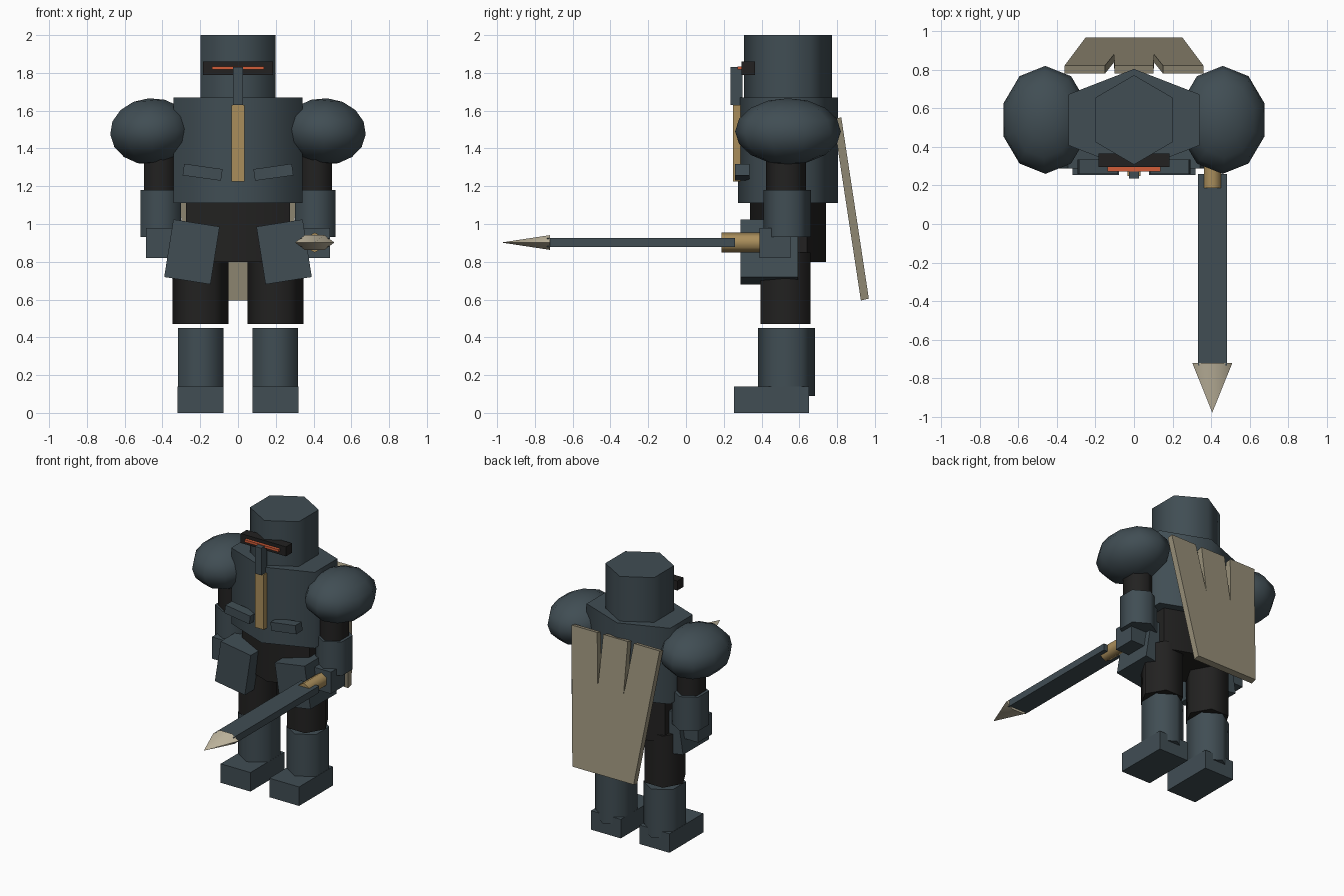
import bpy, bmesh, math
from mathutils import Matrix, Vector

if "Cube" in bpy.data.objects:
    bpy.data.objects.remove(bpy.data.objects["Cube"])


def mat(name, rgb):
    m = bpy.data.materials.new(name)
    m.diffuse_color = (*rgb, 1)
    m.use_nodes = True
    m.node_tree.nodes["Principled BSDF"].inputs["Base Color"].default_value = m.diffuse_color
    return m


SLATE = mat("dark_slate", (0.052, 0.075, 0.088))
BLACK = mat("black_cloth", (0.016, 0.0155, 0.015))
GOLD = mat("dull_gold", (0.40, 0.27, 0.105))
TAN = mat("tan_cloth", (0.31, 0.275, 0.19))
BONE = mat("pale_bone", (0.55, 0.49, 0.36))
EMBER = mat("ember_orange", (0.65, 0.11, 0.04))


def finish(name, bm, material, smooth=None):
    bmesh.ops.recalc_face_normals(bm, faces=bm.faces)
    me = bpy.data.meshes.new(name)
    bm.to_mesh(me)
    bm.free()
    me.materials.append(material)
    ob = bpy.data.objects.new(name, me)
    bpy.context.collection.objects.link(ob)
    if smooth:
        bpy.ops.object.select_all(action='DESELECT')
        ob.select_set(True)
        bpy.context.view_layer.objects.active = ob
        bpy.ops.object.shade_smooth_by_angle(angle=math.radians(smooth))
    return ob


def box(name, lo, hi, material, tilt=0):
    """Box between two corners, turned about its own front-back axis."""
    lo, hi = Vector(lo), Vector(hi)
    bm = bmesh.new()
    bmesh.ops.create_cube(bm, size=1, matrix=Matrix.Translation((lo + hi) / 2)
                          @ Matrix.Rotation(math.radians(tilt), 4, 'Y')
                          @ Matrix.Diagonal((*(hi - lo), 1)))
    return finish(name, bm, material)


def hexagon(name, centre, rx, ry, z0, z1, material, turn=90):
    """Six-sided upright column; turn=90 puts corners front and back, 0 left and right."""
    bm = bmesh.new()
    rings = []
    for z in (z0, z1):
        ring = []
        for i in range(6):
            a = math.radians(turn + i * 60)
            ring.append(bm.verts.new((centre[0] + rx * math.cos(a),
                                      centre[1] + ry * math.sin(a), z)))
        rings.append(ring)
    for i in range(6):
        j = (i + 1) % 6
        bm.faces.new((rings[0][i], rings[0][j], rings[1][j], rings[1][i]))
    bm.faces.new(rings[0])
    bm.faces.new(rings[1])
    return finish(name, bm, material, 70)


# Head and face
hexagon("helmet", (0, 0.54), 0.23, 0.232, 1.60, 2.0, SLATE)
box("visor_frame", (-0.185, 0.295, 1.79), (0.185, 0.365, 1.86), BLACK)
box("visor_glow", (-0.138, 0.273, 1.817), (0.138, 0.33, 1.835), EMBER)
box("nose_guard", (-0.026, 0.235, 1.63), (0.026, 0.30, 1.83), SLATE)

# Body
hexagon("torso", (0, 0.54), 0.393, 0.264, 1.11, 1.67, SLATE)
box("chest_stripe", (-0.035, 0.25, 1.225), (0.035, 0.32, 1.63), GOLD)
hexagon("hips", (0, 0.54), 0.318, 0.20, 0.80, 1.12, BLACK)

for s, side in ((-1, "left"), (1, "right")):
    def span(x0, x1):
        return sorted((s * x0, s * x1))

    # Chest ribs
    a, b = span(0.085, 0.29)
    box(side + "_rib", (a, 0.26, 1.243), (b, 0.335, 1.305), SLATE, tilt=-8 * s)
    # Hip plates
    a, b = span(0.12, 0.368)
    box(side + "_hip_plate", (a, 0.288, 0.698), (b, 0.592, 1.007), SLATE, tilt=-9 * s)
    # Legs
    hexagon(side + "_thigh", (s * 0.198, 0.527), 0.148, 0.152, 0.47, 0.85, BLACK, turn=0)
    hexagon(side + "_shin", (s * 0.198, 0.532), 0.139, 0.152, 0.09, 0.45, SLATE)
    a, b = span(0.077, 0.32)
    box(side + "_boot", (a, 0.255, 0), (b, 0.65, 0.14), SLATE)
    # Arms
    hexagon(side + "_upper_arm", (s * 0.412, 0.53), 0.098, 0.106, 1.15, 1.45, BLACK)
    hexagon(side + "_forearm", (s * 0.41, 0.535), 0.124, 0.126, 0.93, 1.18, SLATE)
    a, b = span(0.32, 0.486)
    box(side + "_hand", (a, 0.39, 0.82), (b, 0.552, 0.98), SLATE)
    # Shoulder guard
    bm = bmesh.new()
    bmesh.ops.create_uvsphere(bm, u_segments=10, v_segments=8, radius=1,
                              matrix=Matrix.Translation((s * 0.46, 0.54, 1.49))
                              @ Matrix.Rotation(math.radians(4 * s), 4, 'Y')
                              @ Matrix.Diagonal((0.228, 0.28, 0.176, 1))
                              @ Matrix.Rotation(math.pi / 2 * (1 - s) + math.pi / 2, 4, 'Z')
                              @ Matrix.Rotation(math.pi / 2, 4, 'Z'))
    finish(side + "_shoulder_guard", bm, SLATE, 60)

# Cape: tapering sheet with two slits in its top edge, leaning back
outline = [(-0.25, 0.6), (0.25, 0.6), (0.36, 1.56), (0.15, 1.56), (0.105, 1.19),
           (0.10, 1.56), (-0.10, 1.56), (-0.105, 1.19), (-0.15, 1.56), (-0.36, 1.56)]
bm = bmesh.new()
sheets = []
for dy, dz in ((0, -0.005), (0.042, 0.005)):
    sheets.append([bm.verts.new((x, 0.78 + (1.56 - z) * 0.152 + dy, z + dz))
                   for x, z in outline])
for i in range(len(outline)):
    j = (i + 1) % len(outline)
    bm.faces.new((sheets[0][i], sheets[0][j], sheets[1][j], sheets[1][i]))
for sheet in sheets:
    bm.faces.new(sheet)
bmesh.ops.triangulate(bm, faces=[f for f in bm.faces if len(f.verts) > 4])
finish("cape", bm, TAN)


def spike(name, y_back, y_front, rx, rz, tip, material):
    """Six-sided rod or cone lying along the front-back axis of the weapon."""
    bm = bmesh.new()
    bmesh.ops.create_cone(bm, cap_ends=True, segments=6, radius1=1, radius2=tip,
                          depth=y_back - y_front,
                          matrix=Matrix.Translation((0.406, (y_back + y_front) / 2, 0.902))
                          @ Matrix.Diagonal((rx, 1, rz, 1))
                          @ Matrix.Rotation(math.pi / 2, 4, 'X')
                          @ Matrix.Rotation(math.pi / 2 if tip == 0 else 0, 4, 'Z'))
    finish(name, bm, material, 70 if tip else 50)


# Weapon
spike("weapon_grip", 0.45, 0.187, 0.051, 0.053, 1, GOLD)
box("weapon_blade", (0.332, -0.735, 0.877), (0.481, 0.26, 0.927), SLATE)
spike("weapon_tip", -0.72, -0.978, 0.104, 0.045, 0, BONE)
